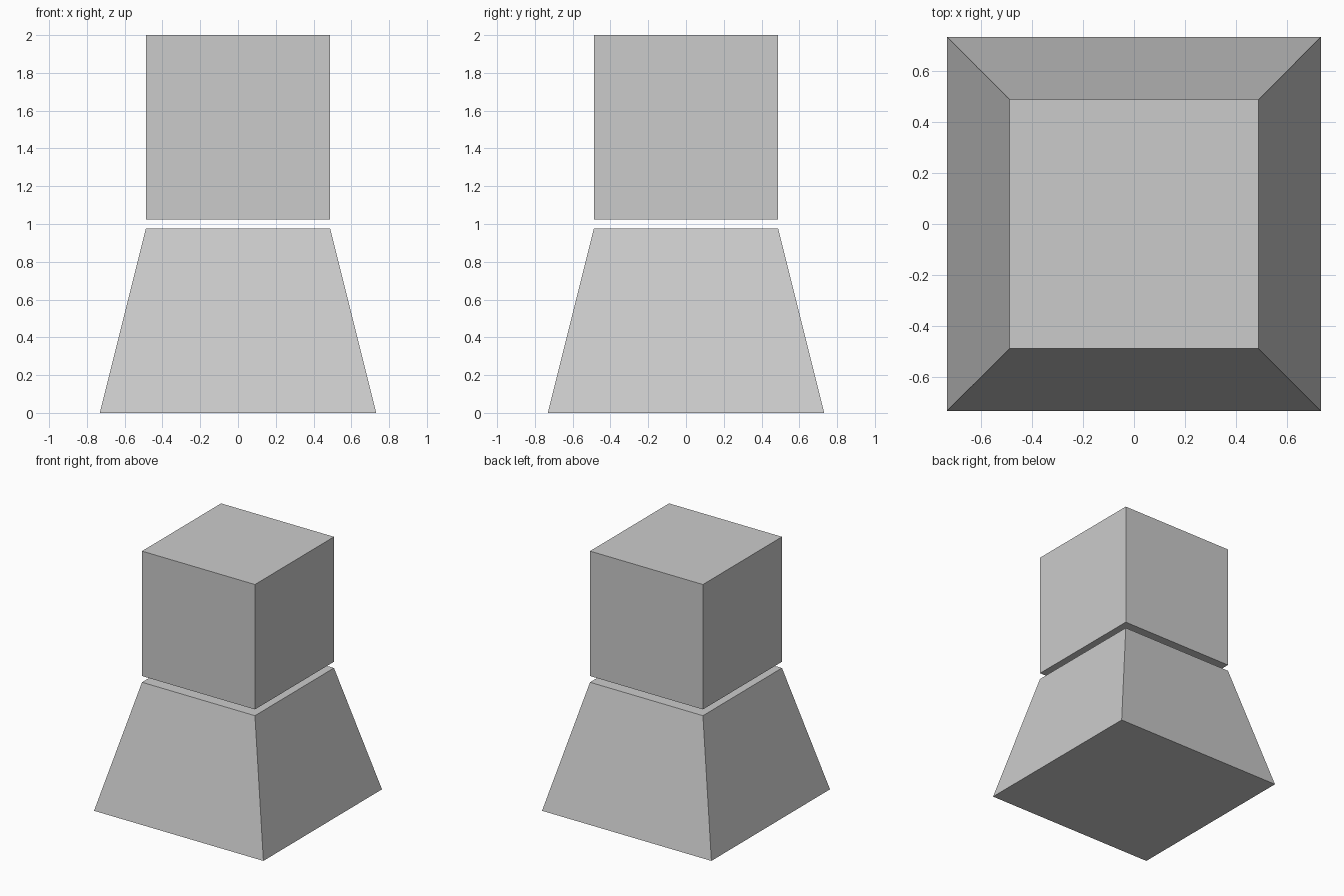
import bpy
import bmesh

if "Cube" in bpy.data.objects:
    bpy.data.objects.remove(bpy.data.objects["Cube"])


def block(name, z0, z1, half_bottom, half_top):
    """Closed square block, tapered from bottom half-width to top half-width."""
    bm = bmesh.new()
    bmesh.ops.create_cube(bm, size=2)
    for v in bm.verts:
        half, z = (half_top, z1) if v.co.z > 0 else (half_bottom, z0)
        v.co.x *= half
        v.co.y *= half
        v.co.z = z
    mesh = bpy.data.meshes.new(name)
    bm.to_mesh(mesh)
    bm.free()
    obj = bpy.data.objects.new(name, mesh)
    bpy.context.collection.objects.link(obj)
    return obj


# Two equally tall blocks separated by a narrow gap
SIDE = 0.9756
HALF = SIDE / 2

# Tapered lower body
block("tapered_base", 0, SIDE, HALF * 1.5, HALF)

# Floating cube on top
block("upper_cube", 2 - SIDE, 2, HALF, HALF)
